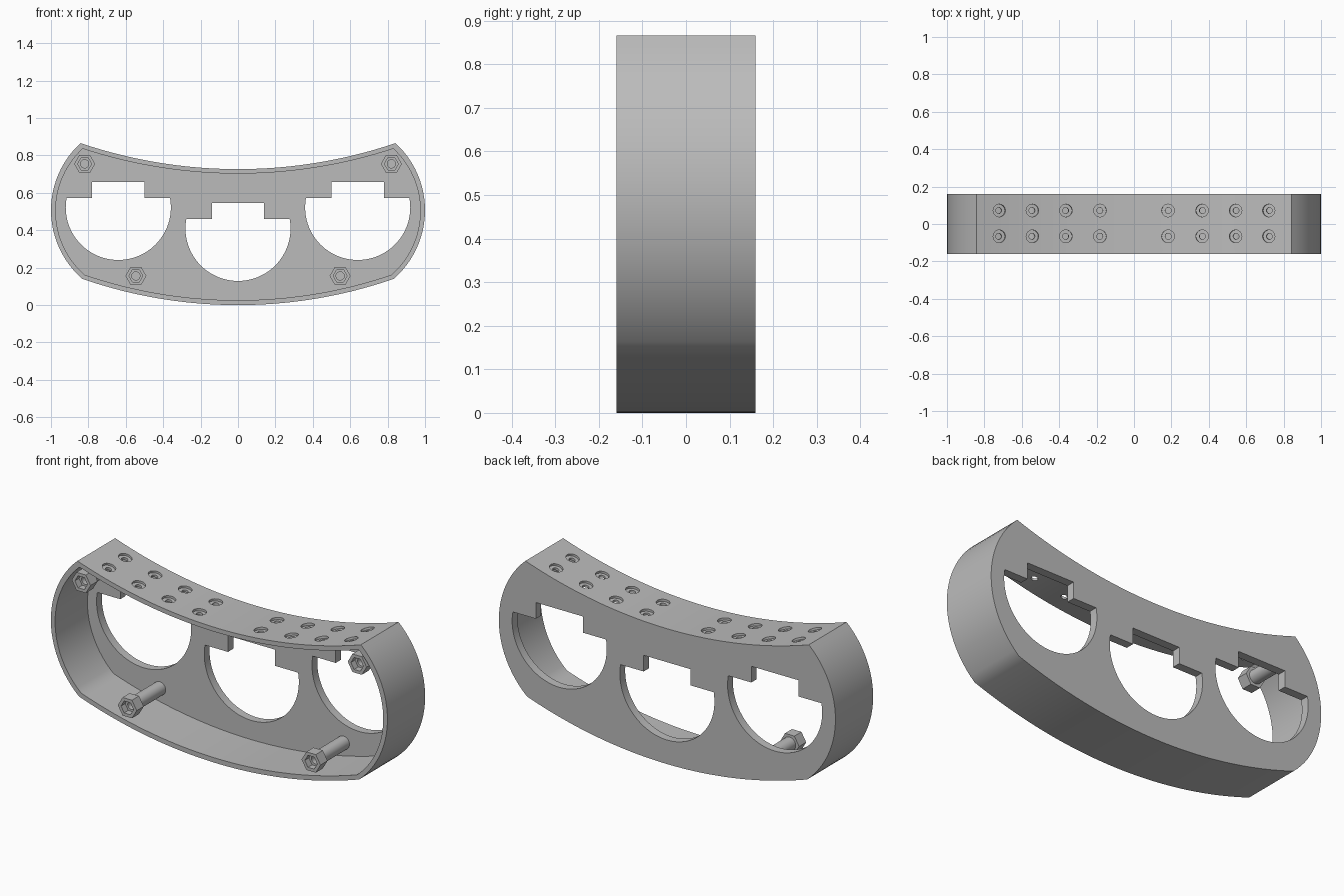
import bpy
import bmesh
from math import sin, cos, pi, atan2, sqrt
from mathutils import Vector, Matrix

if "Cube" in bpy.data.objects:
    bpy.data.objects.remove(bpy.data.objects["Cube"])

FRONT, BACK = -0.16, 0.16
PLATE = 0.115                      # inner face of the back plate

grey = bpy.data.materials.new("plain grey")
grey.use_nodes = True
colour = (0.5, 0.5, 0.5, 1)
grey.diffuse_color = colour
grey.node_tree.nodes["Principled BSDF"].inputs["Base Color"].default_value = colour


def arc(a, m, b, n):
    """Points along the circle through a, m, b, leaving out the last one."""
    a, m, b = Vector(a), Vector(m), Vector(b)
    d = 2 * (a.x * (m.y - b.y) + m.x * (b.y - a.y) + b.x * (a.y - m.y))
    aa, mm, bb = a.dot(a), m.dot(m), b.dot(b)
    c = Vector(((aa * (m.y - b.y) + mm * (b.y - a.y) + bb * (a.y - m.y)) / d,
                (aa * (b.x - m.x) + mm * (a.x - b.x) + bb * (m.x - a.x)) / d))
    start = atan2(a.y - c.y, a.x - c.x)
    sweep = (atan2(b.y - c.y, b.x - c.x) - start + pi) % (2 * pi) - pi
    r = (a - c).length
    return [(c.x + r * cos(start + sweep * i / n),
             c.y + r * sin(start + sweep * i / n)) for i in range(n)]


def ring(x, z, r, n):
    return [(x + r * cos(2 * pi * i / n), z + r * sin(2 * pi * i / n)) for i in range(n)]


def prism(name, outline, y0, y1):
    """Extrude an x-z outline from y0 to y1."""
    bm = bmesh.new()
    face = bm.faces.new([bm.verts.new((x, y0, z)) for x, z in outline])
    ext = bmesh.ops.extrude_face_region(bm, geom=[face])["geom"]
    bmesh.ops.translate(bm, vec=(0, y1 - y0, 0),
                        verts=[v for v in ext if isinstance(v, bmesh.types.BMVert)])
    bmesh.ops.recalc_face_normals(bm, faces=bm.faces)
    return add_object(name, bm)


def add_object(name, bm):
    mesh = bpy.data.meshes.new(name)
    bm.to_mesh(mesh)
    bm.free()
    mesh.materials.append(grey)
    obj = bpy.data.objects.new(name, mesh)
    bpy.context.collection.objects.link(obj)
    return obj


def combine(obj, other, operation="DIFFERENCE"):
    """Apply a boolean and discard the helper."""
    mod = obj.modifiers.new("cut", "BOOLEAN")
    mod.operation, mod.solver, mod.object = operation, "EXACT", other
    graph = bpy.context.evaluated_depsgraph_get()
    mesh = bpy.data.meshes.new_from_object(obj.evaluated_get(graph))
    obj.modifiers.clear()
    obj.data = mesh
    bpy.data.objects.remove(other)


def finish(obj):
    bpy.ops.object.select_all(action="DESELECT")
    obj.select_set(True)
    bpy.context.view_layer.objects.active = obj
    bpy.ops.object.shade_smooth_by_angle(angle=pi / 6)


def shell_outline(top, top_mid, side, low, low_mid):
    (tx, tz), (lx, lz) = top, low
    return (arc((-tx, tz), (0, top_mid), (tx, tz), 48)
            + arc((tx, tz), (side, 0.505), (lx, lz), 24)
            + arc((lx, lz), (0, low_mid), (-lx, lz), 48)
            + arc((-lx, lz), (-side, 0.505), (-tx, tz), 24))


# Curved housing, hollow and open at the front
housing = prism("housing", shell_outline((0.842, 0.866), 0.727, 1.0, (0.832, 0.14), 0.0), FRONT, BACK)
combine(housing, prism("cavity", shell_outline((0.83, 0.836), 0.703, 0.975, (0.82, 0.162), 0.026),
                       FRONT - 0.1, PLATE))

# Three round windows with a flat top and a raised slot
R, SHOULDER, SLOT_HALF, SLOT_TOP = 0.281, 0.05, 0.14, 0.137
for x, z in ((-0.64, 0.522), (0, 0.41), (0.64, 0.522)):
    half = sqrt(R * R - SHOULDER ** 2)
    outline = arc((x - half, z + SHOULDER), (x - R, z), (x - R * sin(1), z - R * cos(1)), 12)
    outline += arc((x - R * sin(1), z - R * cos(1)), (x, z - R), (x + R * sin(1), z - R * cos(1)), 28)
    outline += arc((x + R * sin(1), z - R * cos(1)), (x + R, z), (x + half, z + SHOULDER), 12)
    outline += [(x + half, z + SHOULDER), (x + SLOT_HALF, z + SHOULDER), (x + SLOT_HALF, z + SLOT_TOP),
                (x - SLOT_HALF, z + SLOT_TOP), (x - SLOT_HALF, z + SHOULDER)]
    combine(housing, prism("window_cutter", outline, 0.05, BACK + 0.1))

# Counterbored screw holes along the top, square to the curved wall
TOP_R = 2.6
for radius, low, high in ((0.034, -0.012, 0.05), (0.016, -0.05, 0.05)):
    bm = bmesh.new()
    for x in (0.182, 0.364, 0.543, 0.72):
        for side in (-1, 1):
            for y in (-0.066, 0.072):
                z = 0.727 + TOP_R - sqrt(TOP_R ** 2 - x * x)
                tilt = Matrix.Rotation(-side * x / TOP_R, 4, "Y")
                place = Matrix.Translation((side * x, y, z)) @ tilt
                place = place @ Matrix.Translation((0, 0, (low + high) / 2))
                bmesh.ops.create_cone(bm, cap_ends=True, segments=24, radius1=radius,
                                      radius2=radius, depth=high - low, matrix=place)
    combine(housing, add_object("screw_cutter", bm))
finish(housing)

# Standoffs: round post, hexagonal head, hexagonal pocket and blind bore
for level, x, z in (("upper", 0.82, 0.755), ("lower", 0.546, 0.156)):
    for side, word in ((-1, "right"), (1, "left")):
        post = prism(f"{level}_{word}_standoff", ring(side * x, z, 0.036, 32), FRONT + 0.03, PLATE + 0.01)
        combine(post, prism("head", ring(side * x, z, 0.056, 6), FRONT, FRONT + 0.06), "UNION")
        combine(post, prism("pocket", ring(side * x, z, 0.037, 6), FRONT - 0.05, FRONT + 0.035))
        combine(post, prism("bore", ring(side * x, z, 0.022, 24), FRONT - 0.05, PLATE - 0.02))
        finish(post)
